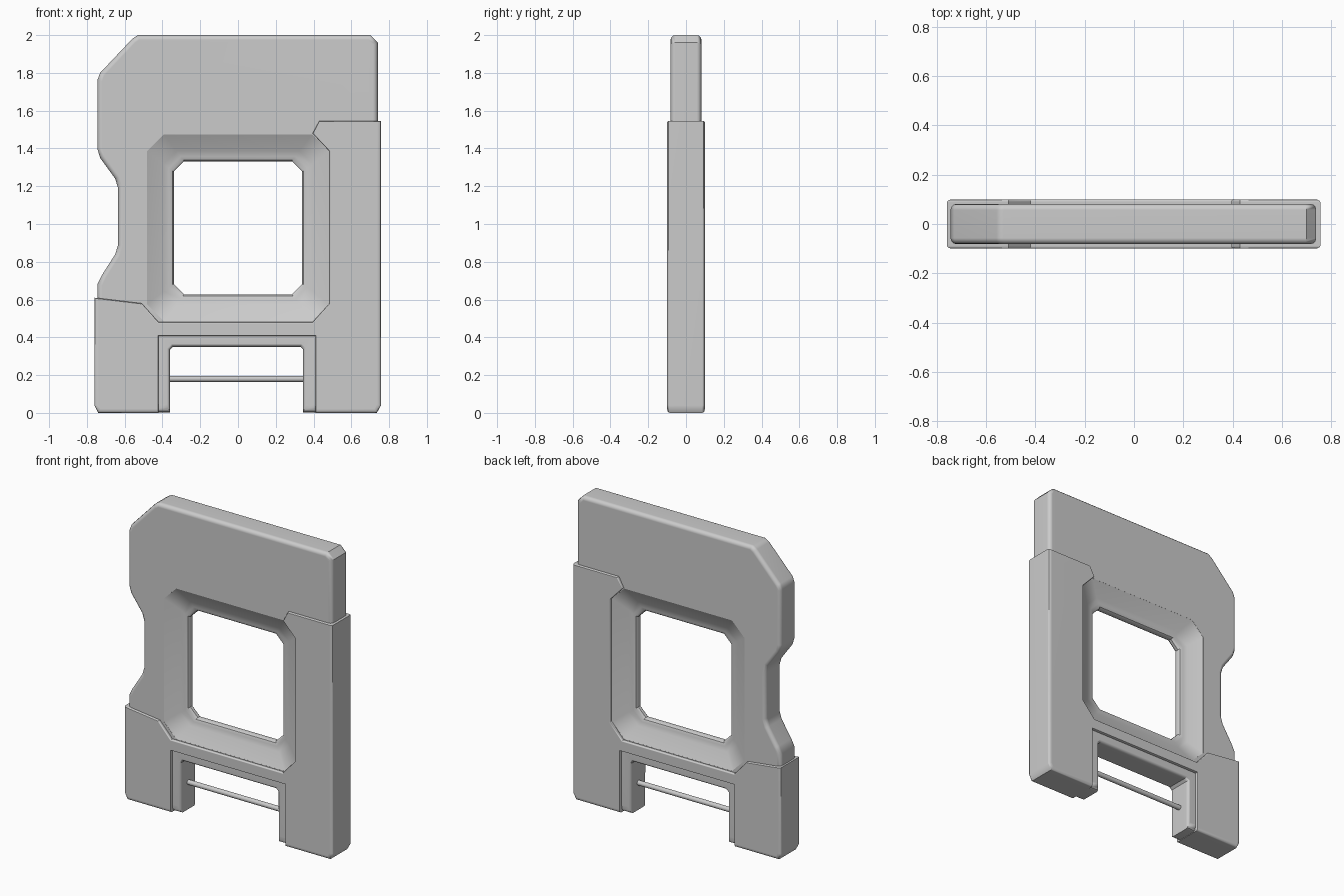
import bpy, bmesh
from math import radians

default = bpy.data.objects.get("Cube")
if default:
    bpy.data.objects.remove(default, do_unlink=True)


def activate(obj):
    bpy.ops.object.select_all(action='DESELECT')
    obj.select_set(True)
    bpy.context.view_layer.objects.active = obj


def make_object(name, bm):
    bmesh.ops.recalc_face_normals(bm, faces=bm.faces[:])
    mesh = bpy.data.meshes.new(name)
    bm.to_mesh(mesh)
    bm.free()
    obj = bpy.data.objects.new(name, mesh)
    bpy.context.collection.objects.link(obj)
    return obj


def smooth(obj, angle=35):
    activate(obj)
    bpy.ops.object.shade_smooth_by_angle(angle=radians(angle))
    obj.modifiers.new("Normals", 'WEIGHTED_NORMAL').keep_sharp = True


def prism(name, outline, depth, bevel=0, weight=lambda p: 1):
    """Extrude an x-z outline to +-depth and round its front and back rims."""
    bm = bmesh.new()
    face = bm.faces.new([bm.verts.new((x, -depth, z)) for x, z in outline])
    extruded = bmesh.ops.extrude_face_region(bm, geom=[face])["geom"]
    for v in extruded:
        if isinstance(v, bmesh.types.BMVert):
            v.co.y = depth
    layer = bm.edges.layers.float.new("bevel_weight_edge")
    for e in bm.edges:
        a, b = (v.co for v in e.verts)
        if abs(a.y - b.y) < depth:
            e[layer] = weight((a + b) / 2)
    obj = make_object(name, bm)
    if bevel:
        mod = obj.modifiers.new("Rim", 'BEVEL')
        mod.limit_method = 'WEIGHT'
        mod.width = bevel
        mod.segments = 3
        mod.use_clamp_overlap = False
        activate(obj)
        bpy.ops.object.modifier_apply(modifier=mod.name)
    return obj


CENTRE_Z = 0.98


def octagon(half_x, half_z, cut):
    quarter = [(half_x, half_z - cut), (half_x - cut, half_z)]
    half = quarter + [(-x, z) for x, z in reversed(quarter)]
    return [(x, CENTRE_Z + z) for x, z in half + [(-x, -z) for x, z in half]]


# Main body plate with its finger notch
body = prism("body", [
    (-0.53, 2), (0.70, 2), (0.74, 1.96), (0.74, 0.45), (-0.745, 0.45),
    (-0.745, 0.68), (-0.72, 0.73), (-0.65, 0.84), (-0.635, 0.89),
    (-0.635, 1.19), (-0.65, 1.24), (-0.73, 1.35), (-0.745, 1.40),
    (-0.745, 1.76), (-0.73, 1.80), (-0.56, 1.98)], 0.082, 0.025)

# Opening for the window frame
cutter = prism("window_cutter", octagon(0.482, 0.495, 0.09), 0.3)
cutter.hide_render = True
cut = body.modifiers.new("Window", 'BOOLEAN')
cut.operation = 'DIFFERENCE'
cut.solver = 'EXACT'
cut.object = cutter
activate(body)
bpy.ops.object.modifier_apply(modifier=cut.name)
bpy.data.objects.remove(cutter, do_unlink=True)
smooth(body)

# Sloped window frame lofted from front to back
steps = [(0.484, 0.09, 0.082), (0.395, 0.07, 0.032), (0.365, 0.062, 0.028),
         (0.348, 0.057, 0.022), (0.34, 0.055, 0.01)]
rings = [(h, c, -y) for h, c, y in steps] + list(reversed(steps))
bm = bmesh.new()
loops = [[bm.verts.new((x, y, z)) for x, z in octagon(h, h + 0.012, c)]
         for h, c, y in rings]
for lower, upper in zip(loops, loops[1:] + loops[:1]):
    for i in range(len(lower)):
        j = (i + 1) % len(lower)
        bm.faces.new((lower[i], lower[j], upper[j], upper[i]))
smooth(make_object("window_frame", bm))

# Thicker guard wrapping the side and the lower end
guard = prism("guard", [
    (-0.76, 0.61), (-0.51, 0.58), (-0.42, 0.48), (0.395, 0.48),
    (0.485, 0.58), (0.485, 1.385), (0.395, 1.48), (0.43, 1.545),
    (0.757, 1.545), (0.757, 0.04), (0.735, 0), (0.41, 0), (0.41, 0.407),
    (-0.42, 0.407), (-0.42, 0), (-0.74, 0), (-0.76, 0.04)],
    0.1, 0.022, lambda p: 1 if abs(p.x) > 0.73 or p.z < 0.03 else 0.3)
smooth(guard)

# Recessed liner around the lower slot
liner = prism("slot_liner", [
    (-0.44, 0.003), (-0.36, 0.003), (-0.36, 0.335), (-0.345, 0.35),
    (0.33, 0.35), (0.345, 0.335), (0.345, 0.003), (0.43, 0.003),
    (0.43, 0.43), (-0.44, 0.43)],
    0.083, 0.045, lambda p: 1 if p.z < 0.01 else 0.35)
smooth(liner)

# Strap pin across the slot
bpy.ops.mesh.primitive_cylinder_add(vertices=16, radius=0.016, depth=0.76,
                                    location=(-0.008, 0, 0.18),
                                    rotation=(0, radians(90), 0))
pin = bpy.context.object
pin.name = "strap_pin"
smooth(pin)
